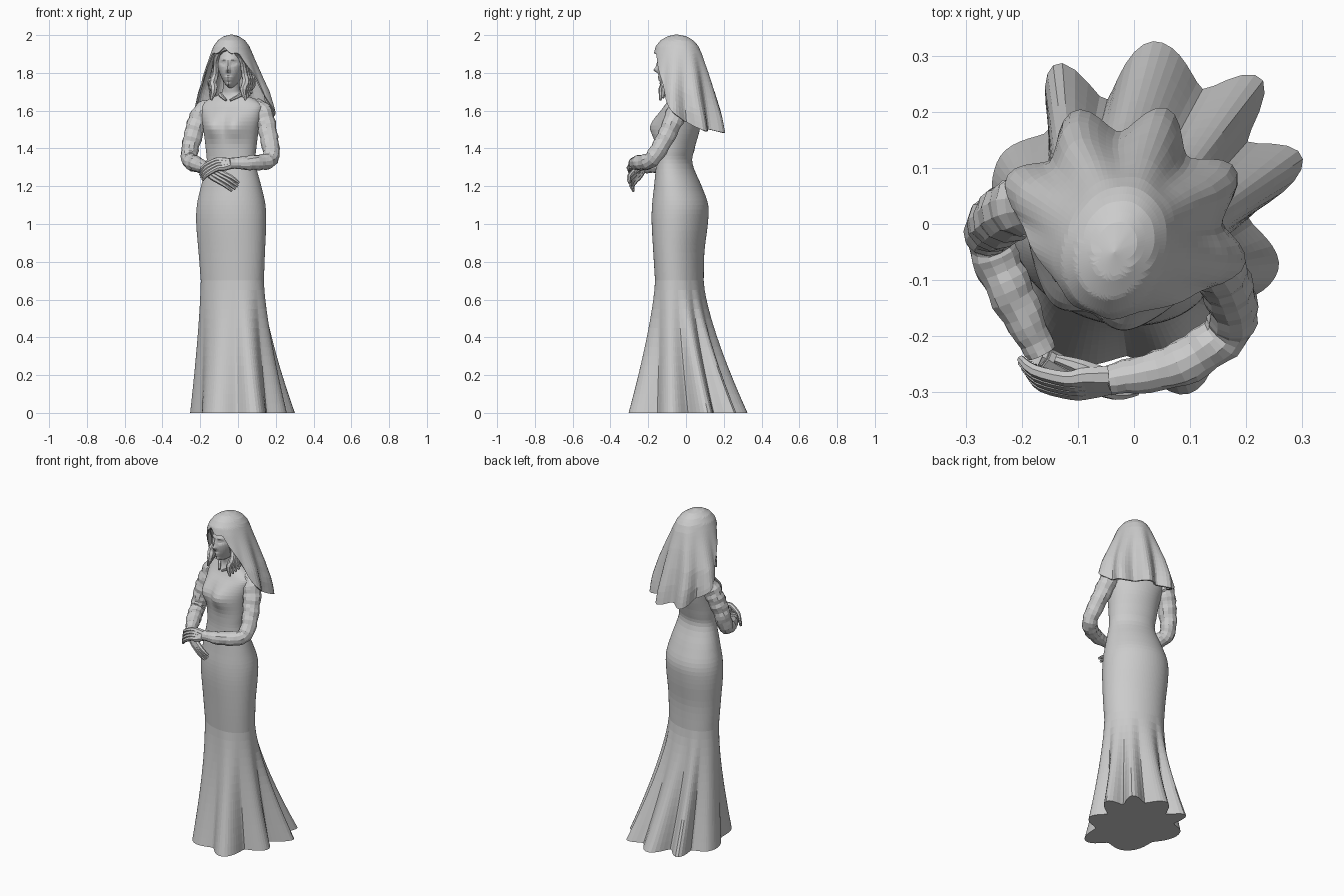
import bpy, bmesh, math, random
from mathutils import Vector, Matrix

if "Cube" in bpy.data.objects:
    bpy.data.objects.remove(bpy.data.objects["Cube"])

random.seed(4)
TURN = math.radians(-20)                      # upper body turns to the viewer's left
HEAD_TURN = math.radians(-10)
AXIS = Vector((-0.035, -0.05, 0))


def local(x, y, z, turn=TURN):
    """Point in a turned frame around the neck, facing -y."""
    return Matrix.Rotation(turn, 3, 'Z') @ Vector((x, y, z)) + AXIS


def spline(keys, t):
    """Catmull-Rom through tuples, t in 0..len-1."""
    i = min(int(t), len(keys) - 2)
    f = t - i
    rows = [keys[max(0, min(len(keys) - 1, k))] for k in range(i - 1, i + 3)]
    return [0.5 * (2 * b + (c - a) * f + (2 * a - 5 * b + 4 * c - d) * f * f + (3 * b - a - 3 * c + d) * f ** 3)
            for a, b, c, d in zip(*rows)]


def table(rows, v):
    """Linear lookup in rows sorted by first column."""
    for a, b in zip(rows, rows[1:]):
        if v <= b[0]:
            f = max(0, (v - a[0]) / (b[0] - a[0]))
            return [x + (y - x) * f for x, y in zip(a, b)]
    return list(rows[-1])


def gauss(d, w):
    return math.exp(-(d / w) ** 2)


def loft(name, rings, caps=True):
    n = len(rings[0])
    verts = [p for r in rings for p in r]
    faces = [(k * n + j, k * n + (j + 1) % n, (k + 1) * n + (j + 1) % n, (k + 1) * n + j)
             for k in range(len(rings) - 1) for j in range(n)]
    if caps:
        faces += [tuple(reversed(range(n))), tuple(range(len(verts) - n, len(verts)))]
    mesh = bpy.data.meshes.new(name)
    mesh.from_pydata(verts, [], faces)
    bm = bmesh.new()
    bm.from_mesh(mesh)
    bmesh.ops.remove_doubles(bm, verts=bm.verts, dist=1e-5)
    bmesh.ops.recalc_face_normals(bm, faces=bm.faces)
    bm.to_mesh(mesh)
    bm.free()
    ob = bpy.data.objects.new(name, mesh)
    bpy.context.collection.objects.link(ob)
    return ob


def tube(name, pts, radii, sides=8, steps=4, wrinkle=0.0):
    keys = [(*p, r) for p, r in zip(pts, radii)]
    count = (len(keys) - 1) * steps
    path = [Vector(spline(keys, k / steps)) for k in range(count + 1)]
    rings, side = [], None
    for k, q in enumerate(path):
        d = (path[min(k + 1, count)].xyz - path[max(k - 1, 0)].xyz).normalized()
        ref = side if side else d.orthogonal()
        side = (ref - d * ref.dot(d)).normalized()
        up = d.cross(side)
        ring = []
        for j in range(sides):
            a = math.tau * j / sides
            r = q.w * (1 + wrinkle * (math.sin(k * 1.9 + 2 * math.sin(a + k * .3)) + random.uniform(-.4, .4)))
            ring.append(q.xyz + (side * math.cos(a) + up * math.sin(a)) * r)
        rings.append(ring)
    return loft(name, rings)


# Dress: hem folds alternate tip, valley (angle, radius); body ellipses (z, cx, cy, rx, ry)
HEM = [(-18, .27), (3, .205), (22, .323), (36, .25), (49, .345), (63, .27), (83, .328), (103, .225),
       (116, .318), (133, .225), (155, .268), (200, .205), (242, .275), (268, .235), (288, .318),
       (315, .215), (342, .27)]
BODY = [(.70, -.03, -.035, .172, .122), (.85, -.033, -.038, .181, .128), (1.0, -.036, -.033, .19, .142),
        (1.1, -.036, -.031, .186, .143), (1.2, -.036, -.043, .164, .12), (1.32, -.037, -.062, .134, .09),
        (1.4, -.037, -.057, .138, .097), (1.5, -.036, -.045, .15, .113), (1.58, -.034, -.03, .166, .1),
        (1.63, -.033, -.02, .168, .075), (1.665, -.033, -.018, .12, .058), (1.69, -.034, -.02, .06, .05),
        (1.72, -.035, -.03, .045, .045), (1.79, -.035, -.045, .043, .045)]
SEG = 120


def hem_point(a):
    deg = (math.degrees(a) + 18) % 360 - 18
    for i, ((a0, r0), (a1, r1)) in enumerate(zip(HEM, HEM[1:])):
        if deg <= a1:
            f = (1 - math.cos(math.pi * (deg - a0) / (a1 - a0))) / 2
            f = f ** .75 if i % 2 else 1 - (1 - f) ** .75      # round, broad fold tips
            r = r0 + (r1 - r0) * f
            return Vector((r * math.cos(a), r * math.sin(a), 0))


def body_ring(row):
    z, cx, cy, rx, ry = row
    ring = []
    for j in range(SEG):
        a = math.tau * j / SEG
        x, y = rx * math.cos(a - TURN), ry * math.sin(a - TURN)
        if y < 0:                              # bust
            y -= .032 * gauss(abs(x) - .066, .055) * gauss(z - 1.52, .06)
        p = Matrix.Rotation(TURN, 3, 'Z') @ Vector((x, y, z))
        ring.append(p + Vector((cx, cy, 0)))
    return ring


base = body_ring(BODY[0])
rings = []
for k in range(14):
    z = .7 * k / 14
    ring = [p.lerp(hem_point(math.tau * j / SEG), ((.7 - z) / .7) ** 1.35) for j, p in enumerate(base)]
    for p in ring:
        p.z = z
    rings.append(ring)
rings += [body_ring(spline(BODY, k / 4)) for k in range(4 * (len(BODY) - 1) + 1)]
loft("dress_and_neck", rings)

# Sleeved arms
tube("right_sleeve", [(-.13, .035, 1.63), (-.19, .035, 1.59), (-.237, .01, 1.47), (-.258, -.025, 1.345),
                      (-.215, -.13, 1.315), (-.165, -.23, 1.295)],
     [.035, .053, .05, .043, .041, .027], 12, 7, .06)
tube("left_sleeve", [(.07, -.04, 1.635), (.125, -.05, 1.595), (.16, -.1, 1.475), (.172, -.18, 1.345),
                     (.08, -.25, 1.325), (-.045, -.278, 1.322)],
     [.035, .053, .048, .043, .04, .027], 12, 7, .06)


# Hands: four fanned fingers overlapping at the palm, plus thumb
def hand(name, wrist, knuckle, mid, tip, across, thumb):
    w, k, m, t, s = map(Vector, (wrist, knuckle, mid, tip, across))
    for i in range(4):
        o = s * (i - 1.5)
        short = 1 - .12 * abs(i - 1.3)
        tube(f"{name}_finger_{i + 1}", [w + o * .5, w.lerp(k, .6) + o * .95, k + o, m + o * 1.1,
                                        m + o * 1.15 + (t - m) * short],
             [.02, .017, .014, .0115, .007], 7, 3)
    tube(name + "_thumb", [w, w.lerp(Vector(thumb), .5) - s * .4, thumb], [.02, .015, .008], 7, 3)


hand("left_hand", (-.045, -.278, 1.32), (-.115, -.288, 1.315), (-.17, -.275, 1.285), (-.2, -.25, 1.25),
     (.004, -.008, -.014), (-.14, -.24, 1.325))
hand("right_hand", (-.165, -.235, 1.295), (-.095, -.275, 1.25), (-.05, -.293, 1.225), (-.005, -.288, 1.19),
     (-.01, .006, -.013), (-.075, -.27, 1.27))

# Head with sculpted face
bm = bmesh.new()
bmesh.ops.create_uvsphere(bm, u_segments=56, v_segments=48, radius=1)
for v in bm.verts:
    x, y, z = v.co
    jaw = 1 + .3 * min(0, z)
    px, pz = x * .072 * jaw, z * .118
    py = y * (.1 if y < 0 else .085)
    if y < 0:
        py -= .03 * min(0, z) ** 2 * (1 - abs(x))
        py -= .022 * gauss(px, .01) * gauss(pz + .024, .013) + .01 * gauss(px, .008) * gauss(pz - .002, .022)
        for m in (-1, 1):
            d = px - m * .027
            py += .012 * gauss(d, .014) * gauss(pz - .014, .011)
            py -= .007 * gauss(d, .008) * gauss(pz - .014, .006)
            py -= .004 * gauss(d, .018) * gauss(pz - .034, .008)
        py -= .008 * gauss(px, .018) * (gauss(pz + .062, .006) + gauss(pz + .075, .006))
        py -= .014 * gauss(px, .02) * gauss(pz + .1, .014)
    v.co = local(px, py, pz + 1.838, HEAD_TURN)
mesh = bpy.data.meshes.new("head")
bm.to_mesh(mesh)
bm.free()
bpy.context.collection.objects.link(bpy.data.objects.new("head", mesh))

# Wavy hair locks framing the face
for m, side in ((-1, "right"), (1, "left")):
    for i in range(4):
        dx, dy = .007 * i, .016 * i
        pts = [(0, -.09 + dy, 1.93), (.042, -.084 + dy, 1.915), (.07 + dx * .5, -.052 + dy, 1.87),
               (.078 + dx, -.03 + dy, 1.8), (.09 + dx, -.042 + dy, 1.75), (.08 + dx, -.06 + dy, 1.71),
               (.094 + dx, -.065 + dy, 1.655 + .012 * i)]
        tube(f"{side}_hair_lock_{i + 1}", [local(m * x, y, z, HEAD_TURN * 1.4) for x, y, z in pts],
             [.012, .014, .016, .017, .02, .018, .006], 7, 4, .1)
    # Collar flap
    tube(side + "_collar", [local(m * .055, .03, 1.69), local(m * .058, -.01, 1.685), local(m * .012, -.05, 1.655)],
         [.009, .011, .006], 6, 4)

# Veil: draped from crown, open around the face (angle from front, hem z)
VEIL_HEM = [(0, 1.925), (22, 1.91), (45, 1.89), (62, 1.82), (80, 1.71), (96, 1.62), (115, 1.54), (145, 1.495),
            (180, 1.49)]
# z, half width, front depth, back depth
VEIL = [(1.45, .212, .12, .228), (1.6, .208, .12, .202), (1.7, .186, .12, .182), (1.8, .146, .12, .16),
        (1.9, .105, .12, .132), (1.94, .088, .108, .115), (1.97, .066, .083, .088), (1.99, .037, .047, .052),
        (2.0, 0, 0, 0)]
rings = []
for k in range(23):
    ring = []
    for j in range(96):
        th = math.tau * j / 96
        deg = math.degrees(min(th, math.tau - th))
        hem = table(VEIL_HEM, deg)[1] + .008 * math.cos(9 * th)
        z = 2 - (2 - hem) * (k / 22) ** 1.6
        _, rx, rf, rb = table(VEIL, z)
        c = math.cos(th)
        loose = max(0, min(1, (1.93 - z) / .38))
        fold = 1 + .12 * loose * math.cos(9 * th + math.pi) * max(.3, min(1, deg / 120))
        x = rx * math.sin(th) * fold
        y = -(rf if c > 0 else rb) * c * fold
        ring.append(local(x, y + .02 * loose, z))
    rings.append(ring)
veil = loft("veil", rings, caps=False)
sol = veil.modifiers.new("thickness", 'SOLIDIFY')
sol.thickness = .008
sol.offset = 0
